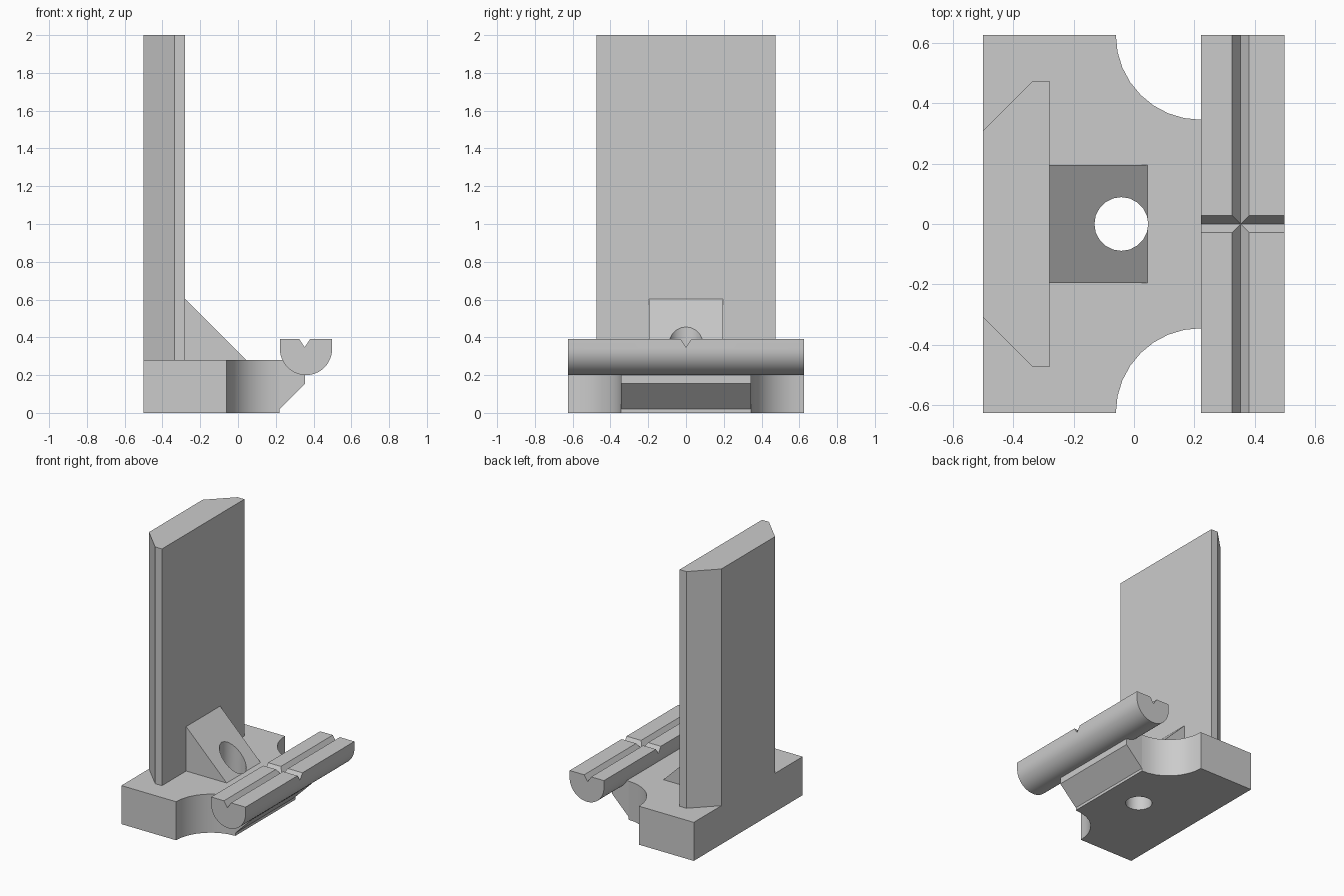
import bpy, bmesh
from math import pi, sin, cos
from mathutils import Vector

cube = bpy.data.objects.get("Cube")
if cube:
    bpy.data.objects.remove(cube, do_unlink=True)

grey = bpy.data.materials.new("plain grey")
grey.use_nodes = True
colour = (0.6, 0.6, 0.6, 1)
grey.diffuse_color = colour
grey.node_tree.nodes["Principled BSDF"].inputs["Base Color"].default_value = colour


def arc(cx, cy, r, start, end, steps):
    angles = [start + (end - start) * i / steps for i in range(steps + 1)]
    return [(cx + r * cos(a), cy + r * sin(a)) for a in angles]


def prism(name, outline, axis, low, high):
    """Extrude a 2D outline along one axis: z takes (x, y), y takes (x, z), x takes (y, z)."""
    place = {"z": lambda a, b: (a, b, low),
             "y": lambda a, b: (a, low, b),
             "x": lambda a, b: (low, a, b)}[axis]
    shift = Vector([(high - low) * (axis == k) for k in "xyz"])
    bm = bmesh.new()
    face = bm.faces.new([bm.verts.new(place(a, b)) for a, b in outline])
    top = bmesh.ops.extrude_face_region(bm, geom=[face])["geom"]
    bmesh.ops.translate(bm, vec=shift,
                        verts=[v for v in top if isinstance(v, bmesh.types.BMVert)])
    bmesh.ops.recalc_face_normals(bm, faces=bm.faces)
    mesh = bpy.data.meshes.new(name)
    bm.to_mesh(mesh)
    bm.free()
    mesh.materials.append(grey)
    obj = bpy.data.objects.new(name, mesh)
    bpy.context.collection.objects.link(obj)
    return obj


def activate(obj):
    bpy.ops.object.select_all(action="DESELECT")
    obj.select_set(True)
    bpy.context.view_layer.objects.active = obj


def cut(obj, cutter):
    mod = obj.modifiers.new("cut", "BOOLEAN")
    mod.operation, mod.solver, mod.object = "DIFFERENCE", "EXACT", cutter
    activate(obj)
    bpy.ops.object.modifier_apply(modifier=mod.name)


DECK = 0.28      # top of the base
HALF = 0.625     # half depth of the base and the bar

# Base slab with two rounded corner notches
notch = arc(0.22, HALF, 0.28, 1.5 * pi, pi, 8)
base = prism("base", [(-0.5, -HALF)] + [(x, -y) for x, y in reversed(notch)]
             + notch + [(-0.5, HALF)], "z", 0, DECK)

# Upright back plate with chamfered rear corners
plate_half = [(-0.5, 0.308), (-0.335, 0.473), (-0.28, 0.473)]
plate = prism("back_plate", plate_half + [(x, -y) for x, y in reversed(plate_half)],
              "z", DECK, 2)

# Sloping gusset in front of the plate
gusset = prism("gusset", [(-0.28, DECK), (0.045, DECK), (-0.28, 0.603)], "y", -0.195, 0.195)

# Neck carrying the bar
neck = prism("neck", [(0.22, 0), (0.22, 0.02), (0.355, 0.155), (0.355, DECK), (0.22, DECK)][1:],
             "y", -0.345, 0.345)

# Round-bottomed bar
bar = prism("bar", [(0.222, 0.39)] + arc(0.36, 0.338, 0.138, pi, 2 * pi, 24) + [(0.498, 0.39)],
            "y", -HALF, HALF)

# Vertical hole through base and gusset
hole = prism("hole_cutter", arc(-0.042, 0, 0.089, 0, 2 * pi, 20)[:-1], "z", -0.2, 1)
cut(base, hole)
cut(gusset, hole)

# Crossed V grooves in the top of the bar
def vee(centre):
    return [(centre, 0.347), (centre + 0.048, 0.42), (centre - 0.048, 0.42)]


long_groove = prism("long_groove_cutter", vee(0.353), "y", -1, 1)
cross_groove = prism("cross_groove_cutter", vee(0), "x", 0, 1)
cut(bar, long_groove)
cut(bar, cross_groove)

for cutter in (hole, long_groove, cross_groove):
    bpy.data.objects.remove(cutter, do_unlink=True)

# Smooth the curved walls, keep the edges sharp
for obj in (base, gusset, bar):
    activate(obj)
    bpy.ops.object.shade_smooth_by_angle(angle=pi / 6)
